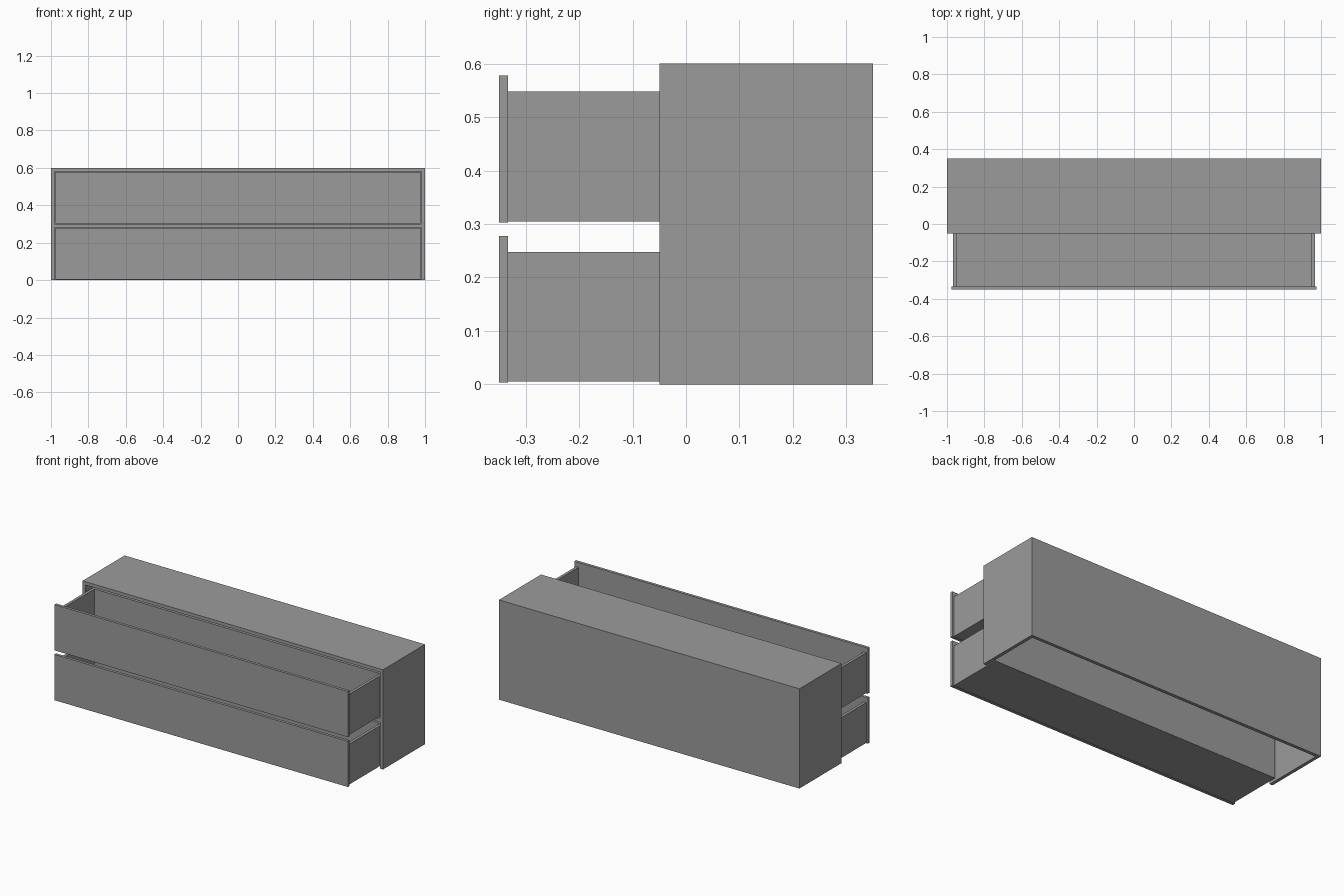
import bpy
import bmesh
from mathutils import Matrix, Vector

if "Cube" in bpy.data.objects:
    bpy.data.objects.remove(bpy.data.objects["Cube"])

grey = bpy.data.materials.new("plain grey")
grey.diffuse_color = (0.33, 0.33, 0.33, 1)
grey.use_nodes = True
grey.node_tree.nodes["Principled BSDF"].inputs["Base Color"].default_value = grey.diffuse_color


def panels(name, boxes):
    """One object made of box panels given as (x0, x1, y0, y1, z0, z1)."""
    bm = bmesh.new()
    for x0, x1, y0, y1, z0, z1 in boxes:
        centre = Vector((x0 + x1, y0 + y1, z0 + z1)) / 2
        size = Matrix.Diagonal((x1 - x0, y1 - y0, z1 - z0, 1))
        bmesh.ops.create_cube(bm, size=1, matrix=Matrix.Translation(centre) @ size)
    mesh = bpy.data.meshes.new(name)
    bm.to_mesh(mesh)
    bm.free()
    mesh.materials.append(grey)
    obj = bpy.data.objects.new(name, mesh)
    bpy.context.collection.objects.link(obj)
    return obj


# Cabinet shell: open at the front and underneath, with a middle shelf
T = 0.02
FRONT, BACK = -0.05, 0.35
panels("cabinet_shell", [
    (-1, 1, FRONT, BACK, 0.6 - T, 0.6),              # top
    (-1, -1 + T, FRONT, BACK, 0, 0.6 - T),           # left side
    (1 - T, 1, FRONT, BACK, 0, 0.6 - T),             # right side
    (-1 + T, 1 - T, BACK - T, BACK, 0, 0.6 - T),     # back
])
panels("middle_shelf", [(-1 + T, 1 - T, FRONT, BACK - T, 0.28, 0.3)])

# Two drawers, pulled out
W, D = 0.967, 0.017
Y0, Y1 = -0.333, 0.01
for label, z in (("lower", 0.0), ("upper", 0.3)):
    panels(label + "_drawer_front", [(-0.977, 0.977, -0.35, Y0, z + 0.003, z + 0.278)])
    bottom, floor, rim = z + 0.005, z + 0.02, z + 0.248
    panels(label + "_drawer_box", [
        (-W, W, Y0, Y1, bottom, floor),              # floor
        (-W, -W + D, Y0, Y1, floor, rim),            # left side
        (W - D, W, Y0, Y1, floor, rim),              # right side
        (-W + D, W - D, Y1 - D, Y1, floor, rim),     # back
    ])
